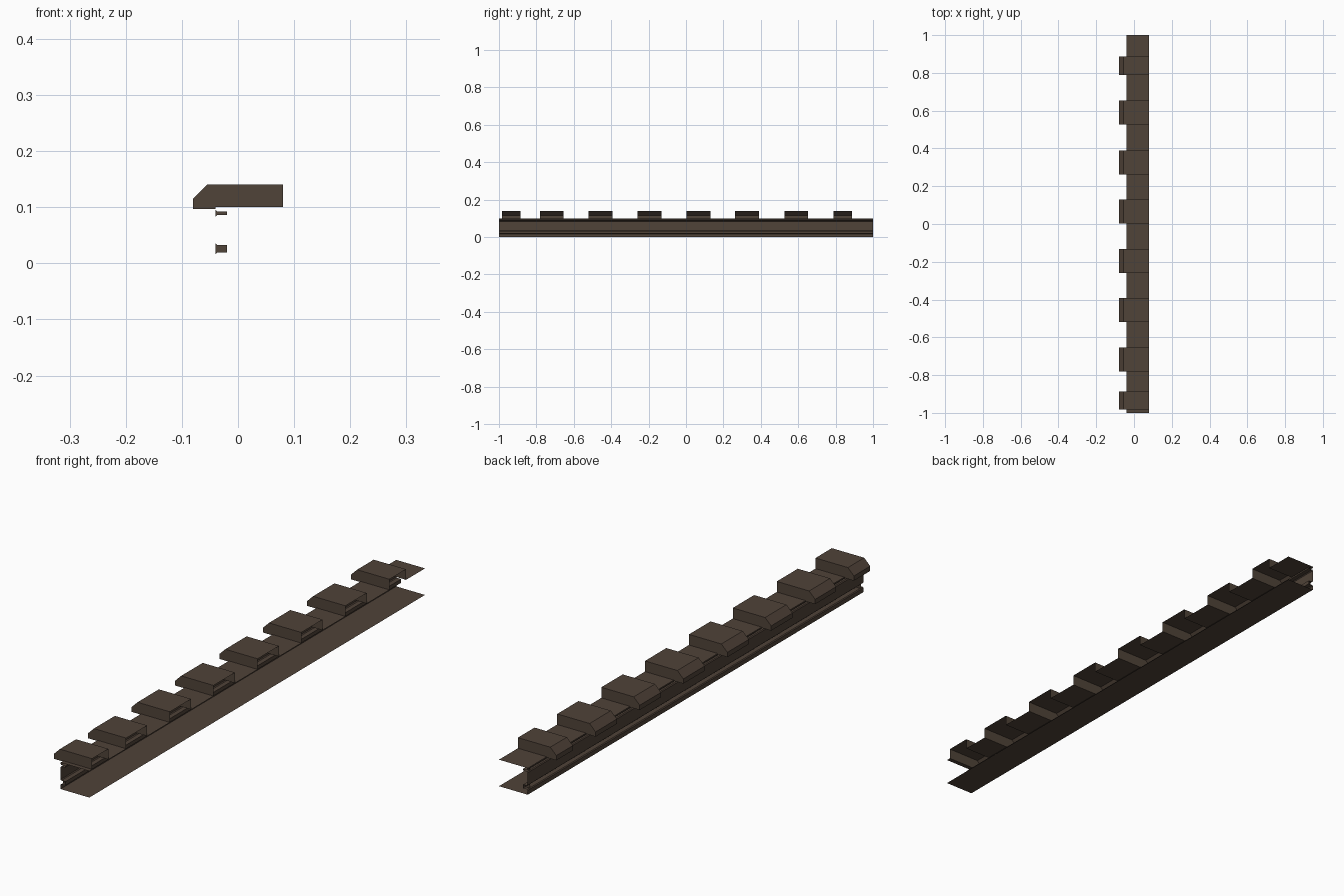
import bpy, bmesh

if "Cube" in bpy.data.objects:
    bpy.data.objects.remove(bpy.data.objects["Cube"])

# One dark brown colour for the whole trim
brown = bpy.data.materials.new("dark_brown")
brown.diffuse_color = (0.08, 0.056, 0.04, 1)
brown.use_nodes = True
brown.node_tree.nodes["Principled BSDF"].inputs["Base Color"].default_value = brown.diffuse_color


def finish(bm, name):
    mesh = bpy.data.meshes.new(name)
    bmesh.ops.remove_doubles(bm, verts=bm.verts, dist=1e-5)
    bm.to_mesh(mesh)
    bm.free()
    mesh.materials.append(brown)
    obj = bpy.data.objects.new(name, mesh)
    bpy.context.collection.objects.link(obj)
    return obj


def sweep(bm, profile, y0, y1):
    """Open sheet following an x-z profile between two y positions."""
    a = [bm.verts.new((x, y0, z)) for x, z in profile]
    b = [bm.verts.new((x, y1, z)) for x, z in profile]
    for i in range(len(a) - 1):
        bm.faces.new((a[i], a[i + 1], b[i + 1], b[i]))


def cap(bm, profile, y, front):
    pts = profile if front else profile[::-1]
    bm.faces.new([bm.verts.new((x, y, z)) for x, z in pts])


# Grooves in the facade wall, flared at the mouth
def groove(z0, z1, flare=0.003):
    return [(-0.04, z0 - flare), (-0.037, z0), (-0.02, z0),
            (-0.02, z1), (-0.037, z1), (-0.04, z1 + flare)]


low_groove = groove(0.019, 0.033)
high_groove = groove(0.086, 0.092)

# Bottom sheet and grooved wall
bm = bmesh.new()
sweep(bm, [(0.08, 0), (-0.04, 0)] + low_groove + high_groove + [(-0.04, 0.10)], -1, 1)
bmesh.ops.reverse_faces(bm, faces=bm.faces)
finish(bm, "grooved_wall")

# Plates closing the groove ends
bm = bmesh.new()
for g in (low_groove, high_groove):
    cap(bm, g, -0.985, True)
    cap(bm, g, 0.985, False)
finish(bm, "groove_ends")

blocks = [(-0.983, -0.886), (-0.78, -0.655), (-0.52, -0.393), (-0.26, -0.132),
          (0.003, 0.13), (0.263, 0.39), (0.526, 0.653), (0.788, 0.887)]

# Top sheet, interrupted beneath each hollow block
bm = bmesh.new()
starts = [-1] + [b for a, b in blocks]
ends = [a for a, b in blocks] + [1]
for y0, y1 in zip(starts, ends):
    sweep(bm, [(-0.04, 0.10), (0.08, 0.10)], y0, y1)
for f in bm.faces:
    f.normal_update()
    if f.normal.z < 0:
        f.normal_flip()
finish(bm, "top_sheet")

# Hollow chamfered blocks, open at the back and below
outline = [(-0.04, 0.10), (-0.04, 0.097), (-0.08, 0.097), (-0.08, 0.115),
           (-0.055, 0.14), (0.08, 0.14)]
for i, (y0, y1) in enumerate(blocks):
    bm = bmesh.new()
    sweep(bm, outline, y0, y1)
    cap(bm, outline + [(0.08, 0.10)], y0, True)
    cap(bm, outline + [(0.08, 0.10)], y1, False)
    bmesh.ops.remove_doubles(bm, verts=bm.verts, dist=1e-5)
    bmesh.ops.recalc_face_normals(bm, faces=bm.faces)
    finish(bm, f"block_{i + 1}")
